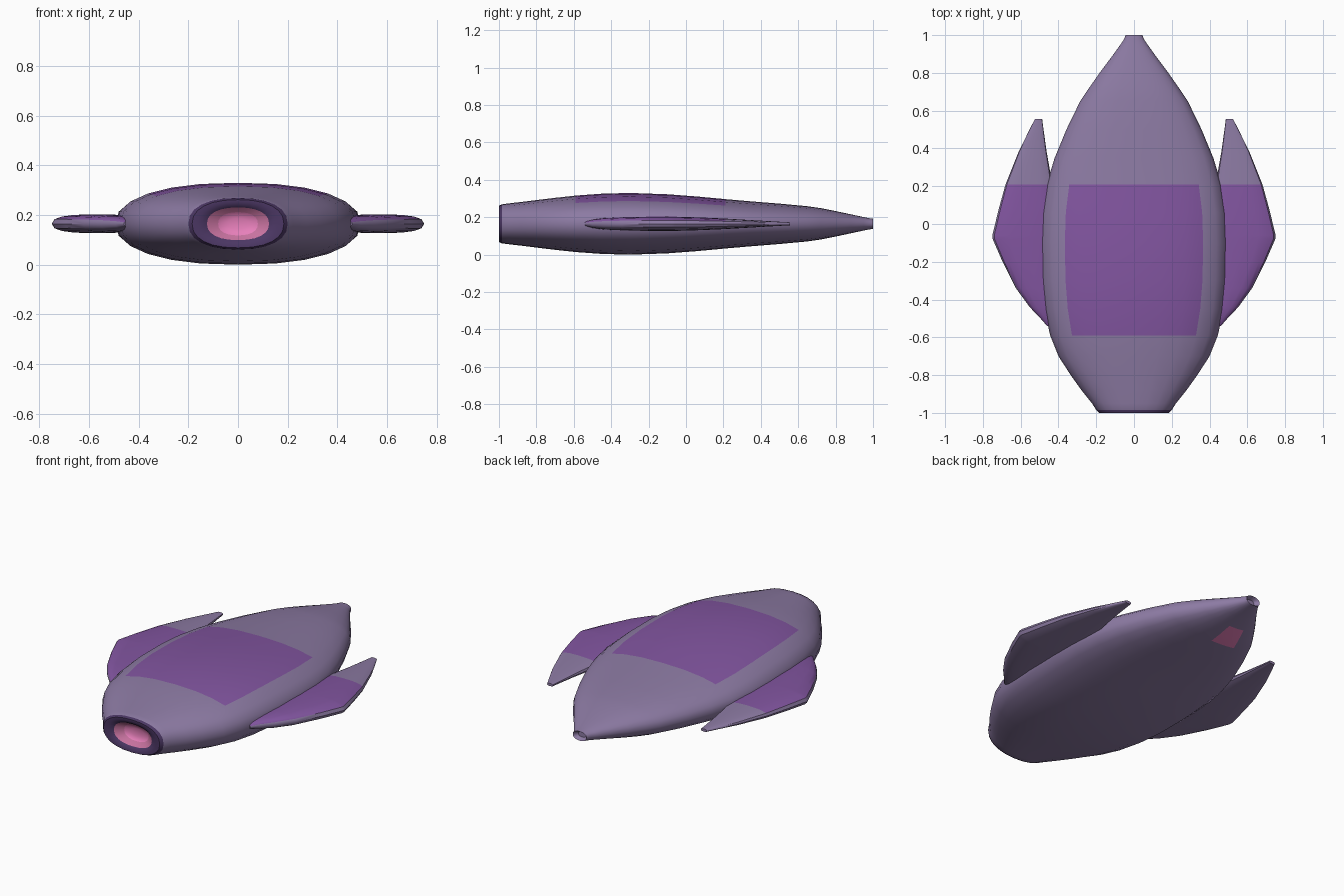
import bpy, bmesh, math

if "Cube" in bpy.data.objects:
    bpy.data.objects.remove(bpy.data.objects["Cube"])

ZC = 0.165  # height of the long axis


def material(name, rgb):
    m = bpy.data.materials.new(name)
    m.diffuse_color = (*rgb, 1)
    m.use_nodes = True
    m.node_tree.nodes["Principled BSDF"].inputs["Base Color"].default_value = m.diffuse_color
    return m


GREY = material("grey purple", (0.264, 0.196, 0.367))
VIOLET = material("violet panel", (0.223, 0.091, 0.352))
DARK = material("dark purple", (0.071, 0.038, 0.127))
ROSE = material("rose ring", (0.578, 0.171, 0.352))
PINK = material("bright pink", (0.831, 0.223, 0.515))
MATS = [GREY, VIOLET, DARK, ROSE, PINK]


def spow(v, p):
    return math.copysign(abs(v) ** p, v)


def loft(name, rings, sides, n, rule):
    """Loft superellipse rings (y, centre x, half width, half height) along y."""
    bm = bmesh.new()
    loops = []
    for y, cx, a, h in rings:
        loop = []
        for i in range(sides):
            t = 2 * math.pi * i / sides
            loop.append(bm.verts.new((cx + a * spow(math.cos(t), 2 / n), y,
                                      ZC + h * spow(math.sin(t), 2 / n))))
        loops.append(loop)
    for r in range(len(loops) - 1):
        A, B = loops[r], loops[r + 1]
        for i in range(sides):
            j = (i + 1) % sides
            f = bm.faces.new((A[i], B[i], B[j], A[j]))
            f.material_index = rule(r, i, rings[r][0], rings[r + 1][0])
    first = bm.faces.new(loops[0])
    last = bm.faces.new(loops[-1][::-1])
    first.material_index = rule(0, 0, rings[0][0], rings[0][0])
    last.material_index = 0
    bmesh.ops.recalc_face_normals(bm, faces=bm.faces[:])
    me = bpy.data.meshes.new(name)
    bm.to_mesh(me)
    bm.free()
    ob = bpy.data.objects.new(name, me)
    bpy.context.collection.objects.link(ob)
    for m in MATS:
        me.materials.append(m)
    bpy.ops.object.select_all(action='DESELECT')
    ob.select_set(True)
    bpy.context.view_layer.objects.active = ob
    bpy.ops.object.shade_smooth_by_angle(angle=math.radians(40))
    return ob


# Hull: nozzle recess at the front, long swelling body, small dent at the tail
hull_rings = [
    (-0.945, 0.04, 0.022), (-0.955, 0.08, 0.047), (-0.988, 0.125, 0.066),
    (-1.0, 0.160, 0.084), (-1.0, 0.185, 0.097), (-0.985, 0.200, 0.104),
    (-0.95, 0.222, 0.109), (-0.88, 0.278, 0.117), (-0.80, 0.335, 0.127),
    (-0.70, 0.400, 0.139), (-0.59, 0.444, 0.151), (-0.45, 0.474, 0.161),
    (-0.30, 0.490, 0.165), (-0.10, 0.495, 0.158), (0.06, 0.488, 0.146),
    (0.21, 0.463, 0.132), (0.35, 0.420, 0.120), (0.50, 0.358, 0.108),
    (0.65, 0.285, 0.094), (0.72, 0.238, 0.084), (0.80, 0.182, 0.068),
    (0.88, 0.122, 0.051), (0.95, 0.072, 0.036), (0.98, 0.052, 0.030),
    (1.0, 0.045, 0.027), (0.975, 0.025, 0.015),
]
SIDES = 24


def hull_rule(r, i, y0, y1):
    if r < 5:                                   # nozzle colours
        return (4, 3, 2, 2, 2)[r]
    if y0 > -0.6 and y1 < 0.22 and 3 <= i < 9:  # top panel
        return 1
    if 0.64 < y0 and y1 < 0.81 and 16 <= i < 18:  # small hatch underneath
        return 4
    return 0


loft("hull", [(y, 0, a, h) for y, a, h in hull_rings], SIDES, 2.3, hull_rule)

# Side fins: inner edge, outer edge and half thickness along y
fin_rows = [
    (-0.54, 0.40, 0.460, 0.012), (-0.50, 0.40, 0.495, 0.022),
    (-0.44, 0.40, 0.552, 0.030), (-0.34, 0.40, 0.625, 0.035),
    (-0.20, 0.40, 0.696, 0.038), (-0.08, 0.40, 0.748, 0.038),
    (-0.06, 0.40, 0.750, 0.038), (0.08, 0.41, 0.716, 0.034),
    (0.21, 0.432, 0.680, 0.028), (0.38, 0.462, 0.612, 0.018),
    (0.50, 0.479, 0.553, 0.011), (0.555, 0.486, 0.525, 0.008),
]


def fin_rule(r, i, y0, y1):
    return 1 if y1 < 0.22 and y0 < y1 and 1 <= i < 7 else 0


fin = loft("side_fins", [(y, (a + b) / 2, (b - a) / 2, h) for y, a, b, h in fin_rows],
           16, 2.6, fin_rule)
mirror = fin.modifiers.new("mirror", 'MIRROR')
mirror.use_axis = (True, False, False)
